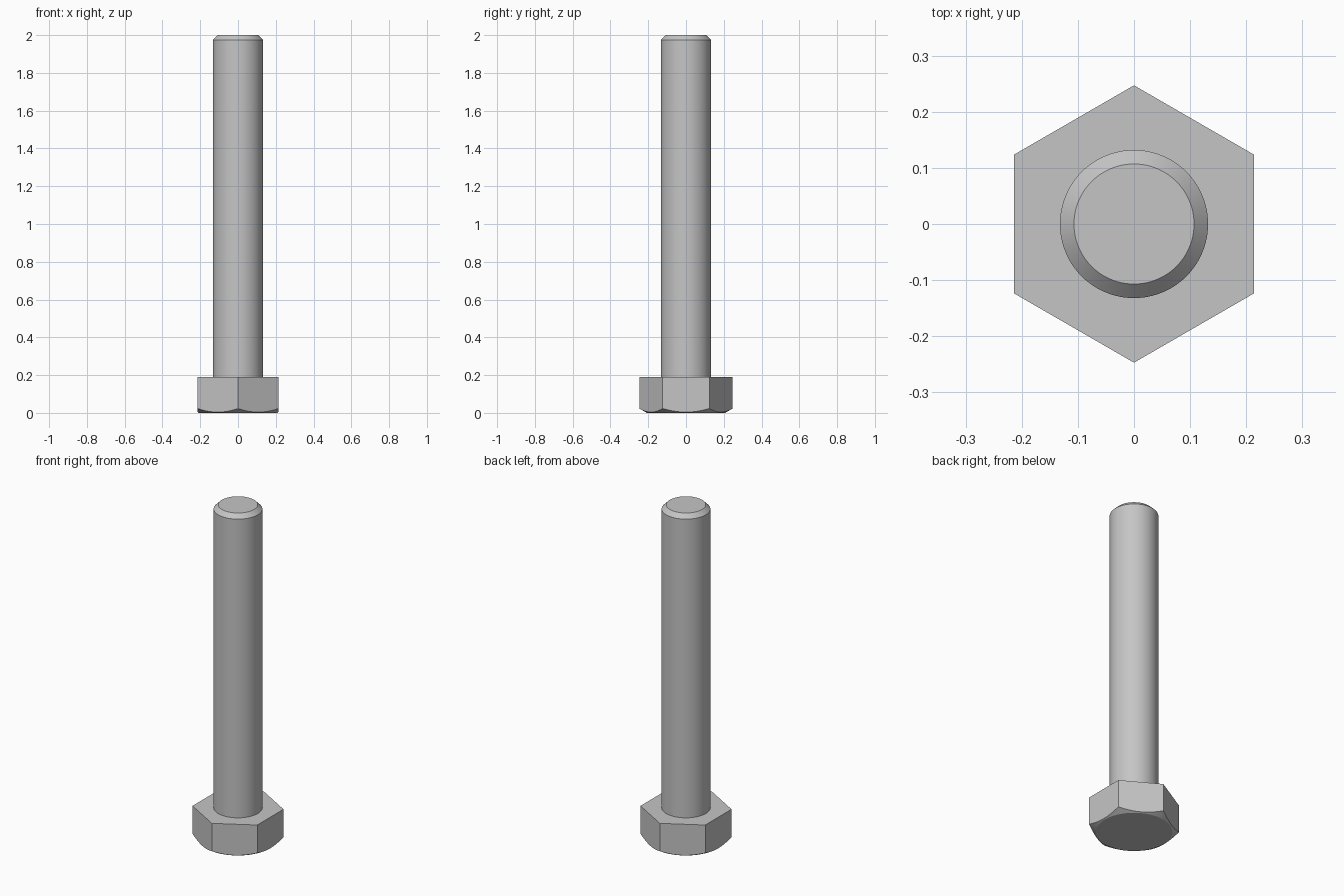
import bpy
import bmesh
from math import cos, sin, tan, pi, radians

cube = bpy.data.objects.get("Cube")
if cube:
    bpy.data.objects.remove(cube, do_unlink=True)

SEGMENTS = 96
HEAD_TOP = 0.19
APOTHEM = 0.214

steel = bpy.data.materials.new("steel_grey")
steel.use_nodes = True
GREY = (0.56, 0.56, 0.56, 1)
steel.diffuse_color = GREY
steel.node_tree.nodes["Principled BSDF"].inputs["Base Color"].default_value = GREY


def hex_radius(angle):
    """Distance from the axis to a hexagon with a corner on the y axis."""
    sector = (angle + pi / 6) % (pi / 3) - pi / 6
    return APOTHEM / cos(sector)


def loft(name, rings):
    """Skin rings given as functions of angle -> (radius, height), capped."""
    bm = bmesh.new()
    angles = [2 * pi * i / SEGMENTS for i in range(SEGMENTS)]
    loops = []
    for ring in rings:
        loop = []
        for a in angles:
            r, z = ring(a)
            loop.append(bm.verts.new((r * cos(a), r * sin(a), z)))
        loops.append(loop)
    for low, high in zip(loops, loops[1:]):
        for i in range(SEGMENTS):
            j = (i + 1) % SEGMENTS
            bm.faces.new((low[i], low[j], high[j], high[i]))
    bm.faces.new(loops[0][::-1])
    bm.faces.new(loops[-1])
    mesh = bpy.data.meshes.new(name)
    bm.to_mesh(mesh)
    bm.free()
    mesh.materials.append(steel)
    obj = bpy.data.objects.new(name, mesh)
    bpy.context.collection.objects.link(obj)
    bpy.ops.object.select_all(action='DESELECT')
    obj.select_set(True)
    bpy.context.view_layer.objects.active = obj
    bpy.ops.object.shade_smooth_by_angle(angle=radians(20))
    return obj


# Hexagonal head, its underside turned to a shallow cone at the corners
FACE_RADIUS = 0.207
loft("hex_head", [
    lambda a: (FACE_RADIUS, 0),
    lambda a: (hex_radius(a), (hex_radius(a) - FACE_RADIUS) * tan(pi / 6)),
    lambda a: (hex_radius(a), HEAD_TOP),
])

# Round shank with a chamfered tip
loft("shank", [
    lambda a: (0.132, HEAD_TOP - 0.02),
    lambda a: (0.132, 1.975),
    lambda a: (0.107, 2),
])
